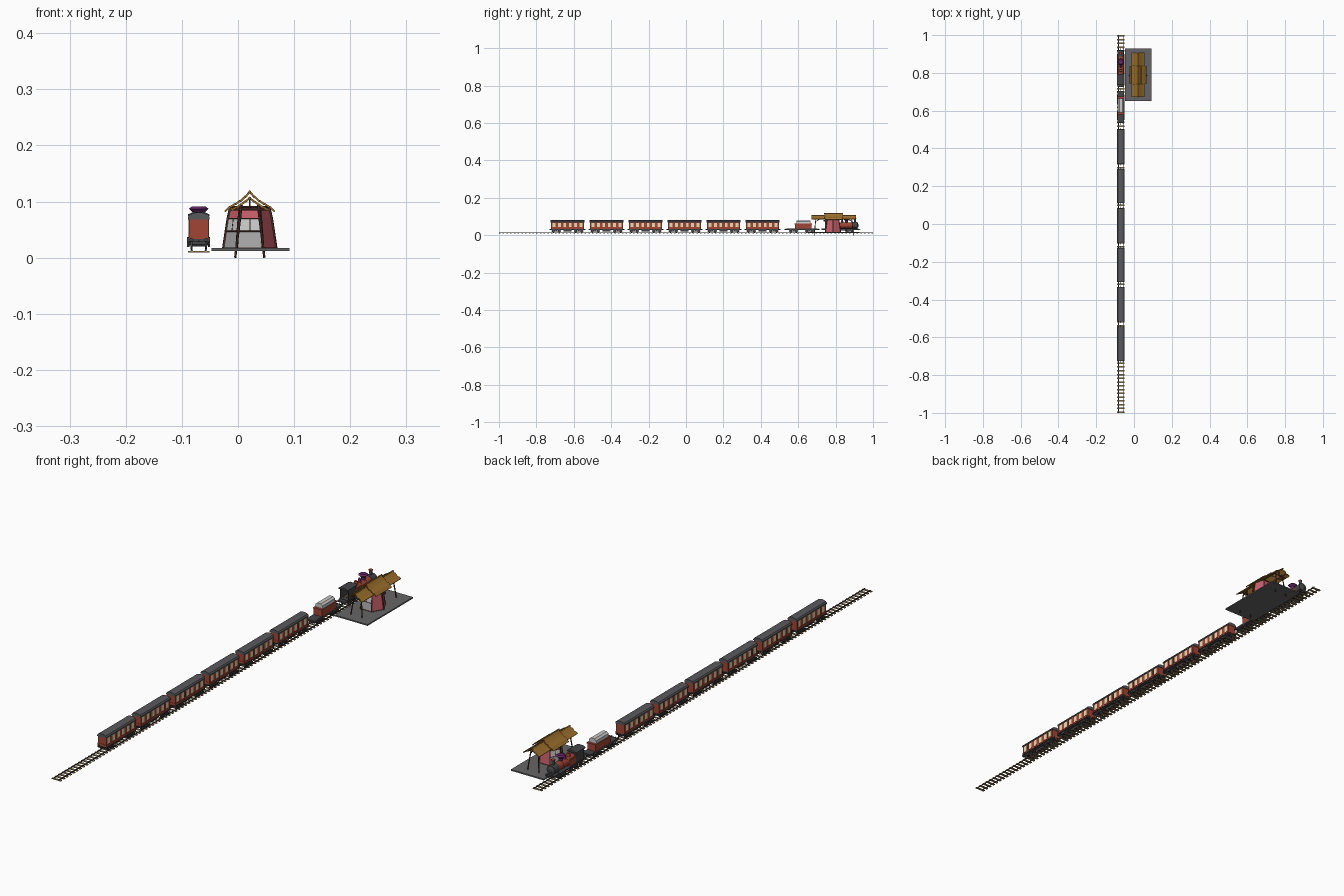
import bpy, bmesh, math
from mathutils import Matrix, Vector

if "Cube" in bpy.data.objects:
    bpy.data.objects.remove(bpy.data.objects["Cube"])

mats = {}
COL = dict(red=(.36, .06, .035), dark=(.06, .06, .065), roof=(.1, .1, .11), cream=(.85, .72, .45),
           tan=(.42, .27, .12), brown=(.33, .16, .025), pink=(.56, .11, .14), wood=(.1, .04, .03),
           purple=(.14, .02, .13), white=(.75, .75, .75), grey=(.4, .4, .4), slab=(.13, .13, .135))


class Part:
    """Collects primitives into one coloured object."""
    def __init__(self, name, color):
        self.name, self.color, self.bm = name, color, bmesh.new()

    def box(self, x, y, z, rot=None):
        c = Vector(((x[0] + x[1]) / 2, (y[0] + y[1]) / 2, (z[0] + z[1]) / 2))
        s = Matrix.Diagonal((x[1] - x[0], y[1] - y[0], z[1] - z[0], 1))
        bmesh.ops.create_cube(self.bm, size=1, matrix=Matrix.Translation(c) @ (rot or Matrix()) @ s)

    def rod(self, a, b, r1, r2=None, n=12):
        a, b = Vector(a), Vector(b)
        q = (b - a).to_track_quat('Z', 'Y').to_matrix().to_4x4()
        bmesh.ops.create_cone(self.bm, cap_ends=True, segments=n, radius1=r1, radius2=r1 if r2 is None else r2,
                              depth=(b - a).length, matrix=Matrix.Translation((a + b) / 2) @ q)

    def prism(self, prof, y0, y1):
        a = [self.bm.verts.new((x, y0, z)) for x, z in prof]
        b = [self.bm.verts.new((x, y1, z)) for x, z in prof]
        n = len(a)
        for i in range(n):
            self.bm.faces.new((a[i], a[(i + 1) % n], b[(i + 1) % n], b[i]))
        self.bm.faces.new(a[::-1])
        self.bm.faces.new(b)

    def face(self, pts):
        self.bm.faces.new([self.bm.verts.new(p) for p in pts])

    def done(self):
        bmesh.ops.recalc_face_normals(self.bm, faces=self.bm.faces)
        me = bpy.data.meshes.new(self.name)
        self.bm.to_mesh(me)
        ob = bpy.data.objects.new(self.name, me)
        bpy.context.collection.objects.link(ob)
        if self.color not in mats:
            mats[self.color] = bpy.data.materials.new(self.color)
            mats[self.color].diffuse_color = (*COL[self.color], 1)
        me.materials.append(mats[self.color])


X = -.07  # track centre line


def sym(w):
    return (X - w, X + w)


# Track
sleepers, rails = Part("sleepers", "tan"), Part("rails", "dark")
for i in range(101):
    y = -.996 + i * .01992
    sleepers.box(sym(.0195), (y - .004, y + .004), (.009, .012))
for s in (-1, 1):
    x = X + s * .0125
    rails.box((x - .001, x + .001), (-1, 1), (.012, .0148))
    rails.box((x - .002, x + .002), (-1, 1), (.0118, .0126))
sleepers.done()
rails.done()


def wheelset(p, y, r=.008):
    z = .0148 + r
    p.rod((X - .017, y, z), (X + .017, y, z), .0015, n=6)
    for s in (-1, 1):
        p.rod((X + s * .011, y, z), (X + s * .0145, y, z), r, n=14)


def bogie(p, yc, d=.015):
    for s in (-1, 1):
        wheelset(p, yc + s * d)
        p.box((X + s * .0175 - .0012, X + s * .0175 + .0012), (yc - d - .01, yc + d + .01), (.021, .0255))
        for t in (-1, 1):
            y = yc + t * d
            p.box((X + s * .0185 - .002, X + s * .0185 + .002), (y - .003, y + .003), (.019, .027))
    p.box(sym(.016), (yc - .004, yc + .004), (.023, .03))


def buffers(p, y, d):
    p.box(sym(.0205), (y - .0015, y + .0015), (.028, .036))
    for s in (-1, 1):
        x = X + s * .013
        p.rod((x, y, .032), (x, y + d * .008, .032), .0015, n=8)
        p.rod((x, y + d * .007, .032), (x, y + d * .0085, .032), .0035, n=10)
    p.rod((X, y, .03), (X, y + d * .014, .03), .0015, n=6)


# Six coaches
for i in range(6):
    c = -.6335 + i * .2085
    tag = f"coach_{i + 1}_"
    under = Part(tag + "underframe", "dark")
    under.box(sym(.0165), (c - .088, c + .088), (.028, .033))
    under.box(sym(.0205), (c - .088, c + .088), (.0315, .033))
    under.box(sym(.011), (c - .022, c + .022), (.02, .029))
    for s in (-1, 1):
        bogie(under, c + s * .06)
        buffers(under, c + s * .086, s)
    under.done()
    body = Part(tag + "body", "red")
    body.box(sym(.0175), (c - .088, c + .088), (.033, .07))
    panes = Part(tag + "windows", "cream")
    for k in range(6):
        y = c + (k - 2.5) * .029
        panes.box(sym(.0179), (y - .0075, y + .0075), (.043, .066))
        body.box(sym(.0183), (y + .0125, y + .0165), (.035, .068))
    body.box(sym(.0186), (c - .089, c + .089), (.039, .0415))
    body.done()
    panes.done()
    roof = Part(tag + "roof", "roof")
    roof.prism([(X + a, z) for a, z in ((-.0195, .068), (-.0195, .072), (-.016, .077), (-.009, .0795), (0, .081),
               (.009, .0795), (.016, .077), (.0195, .072), (.0195, .068))], c - .0905, c + .0905)
    roof.done()

# Tender
t = Part("tender_frame", "dark")
t.box(sym(.018), (.538, .702), (.028, .035))
for y in (.575, .66):
    bogie(t, y)
buffers(t, .538, -1)
buffers(t, .702, 1)
t.done()
t = Part("tender_body", "red")
t.box(sym(.0175), (.582, .672), (.035, .06))
t.box(sym(.0185), (.58, .674), (.058, .062))
t.done()
t = Part("tender_load", "white")
t.prism([(X - .0165, .061), (X - .015, .073), (X - .008, .079), (X + .008, .079), (X + .015, .073), (X + .0165, .061)],
        .59, .665)
t.done()

# Locomotive, facing +y
f = Part("engine_frame", "dark")
f.box(sym(.0165), (.725, .92), (.029, .035))
f.box(sym(.0205), (.74, .89), (.034, .0365))
for y in (.755, .785, .815):
    wheelset(f, y, .0115)
bogie(f, .875, .014)
buffers(f, .92, 1)
for s in (-1, 1):
    x = X + s * .0175
    f.rod((x, .755, .024), (x, .815, .024), .0014, n=6)
    f.rod((x, .815, .024), (x, .868, .029), .0014, n=6)
    f.box((x - .003, x + .003), (.86, .885), (.025, .034))
f.rod((X, .888, .053), (X, .918, .053), .0175, n=20)
f.rod((X, .918, .053), (X, .922, .053), .013, .006, n=20)
f.rod((X, .903, .068), (X, .903, .086), .005, .006)
for s in (-1, 1):
    f.box((X + s * .0165 - .001, X + s * .0165 + .001), (.742, .79), (.036, .076))
f.box(sym(.0165), (.786, .789), (.036, .076))
f.prism([(X - .0195, .074), (X - .0195, .077), (X - .01, .0815), (X + .01, .0815), (X + .0195, .077),
         (X + .0195, .074)], .735, .793)
f.done()
b = Part("engine_boiler", "red")
b.rod((X, .788, .053), (X, .89, .053), .016, n=20)
b.box(sym(.0165), (.789, .825), (.036, .062))
for y in (.83, .86):
    b.rod((X, y, .053), (X, y + .003, .053), .0167, n=20)
b.rod((X, .812, .066), (X, .812, .08), .008, .006)
b.rod((X, .903, .086), (X, .903, .089), .0075)
b.done()
d = Part("engine_flared_stack", "purple")
d.rod((X, .858, .065), (X, .858, .08), .007, .009)
d.rod((X, .858, .08), (X, .858, .087), .01, .0175, 16)
d.rod((X, .858, .087), (X, .858, .0915), .0175, .012, 16)
d.rod((X, .835, .066), (X, .835, .083), .007, .004)
d.done()

# Platform
p = Part("platform", "slab")
p.box((-.047, .092), (.652, .928), (.012, .017))
p.done()

# Hexagonal hut with flared walls
HX, HY = .021, .786
LEV = [(.017, .047), (.047, .0425), (.07, .039), (.09, .0345)]


def ring(k, level, inset=0):
    z, r = LEV[level]
    a = math.radians(60 * k)
    return Vector((HX + (r - inset) * math.cos(a), HY + (r - inset) * math.sin(a), z))


walls, timber = Part("hut_walls", "pink"), Part("hut_timbers", "wood")
doors, glass = Part("hut_lower_panels", "grey"), Part("hut_windows", "white")
for k in range(6):
    for l in range(3):
        q = [ring(k, l), ring(k + 1, l), ring(k + 1, l + 1), ring(k, l + 1)]
        target = walls
        if k in (2, 3, 4) and l < 2:
            target = doors if l == 0 else glass
        target.face(q)
        timber.rod(ring(k, l), ring(k, l + 1), .0024, n=6)
    timber.rod(ring(k, 3), ring(k + 1, 3), .002, n=6)
    timber.rod(ring(k, 0), ring(k + 1, 0), .0015, n=6)
    if k in (2, 3, 4):
        for l in (1, 2):
            timber.rod(ring(k, l), ring(k + 1, l), .001, n=6)
        timber.rod((ring(k, 1) + ring(k + 1, 1)) / 2, (ring(k, 2) + ring(k + 1, 2)) / 2, .001, n=6)
for g in (walls, timber, doors, glass):
    g.done()

# Upswept plank roofs
def plank_roof(name, prof, y0, y1, th=.0035):
    r = Part(name, "brown")
    for s in (-1, 1):
        for i, ((xa, za), (xb, zb)) in enumerate(zip(prof, prof[1:])):
            ang = math.atan2(zb - za, xb - xa)
            w = math.hypot(xb - xa, zb - za) * 1.15
            cx, cz = HX + s * (xa + xb) / 2, (za + zb) / 2
            e = .003 * (i % 2)
            r.box((cx - w / 2, cx + w / 2), (y0 - e, y1 + e), (cz - th / 2, cz + th / 2),
                  Matrix.Rotation(-s * ang + s * .08, 4, 'Y'))
    r.rod((HX, y0 - .004, prof[0][1]), (HX, y1 + .004, prof[0][1]), .003, n=6)
    r.done()


plank_roof("long_roof", [(0, .106), (.008, .1), (.016, .0945), (.024, .0895), (.033, .085)], .675, .905)
plank_roof("centre_roof", [(0, .117), (.008, .1085), (.017, .101), (.026, .0955), (.035, .0905), (.044, .083)],
           .742, .836)

# Splayed posts and cross beams under the long roof
posts = Part("roof_posts", "wood")
for d in (-1, 1):
    yt, yb = .79 + d * .095, .79 + d * .105
    for s in (-1, 1):
        posts.rod((HX + s * .026, yb, 0), (HX + s * .0145, yt, .094), .0022, n=6)
        posts.rod((HX + s * .017, yt, .075), (HX + s * .02, yt - d * .03, .091), .0014, n=6)
    posts.rod((HX - .03, yt, .086), (HX + .03, yt, .086), .002, n=6)
    posts.rod((HX, yt, .086), (HX, yt, .105), .0018, n=6)
for s in (-1, 1):
    posts.rod((HX + s * .018, .68, .09), (HX + s * .018, .9, .09), .0018, n=6)
posts.done()

for m in bpy.data.materials:
    if m.users and not m.is_grease_pencil:
        m.use_nodes = True
        m.node_tree.nodes["Principled BSDF"].inputs["Base Color"].default_value = m.diffuse_color
